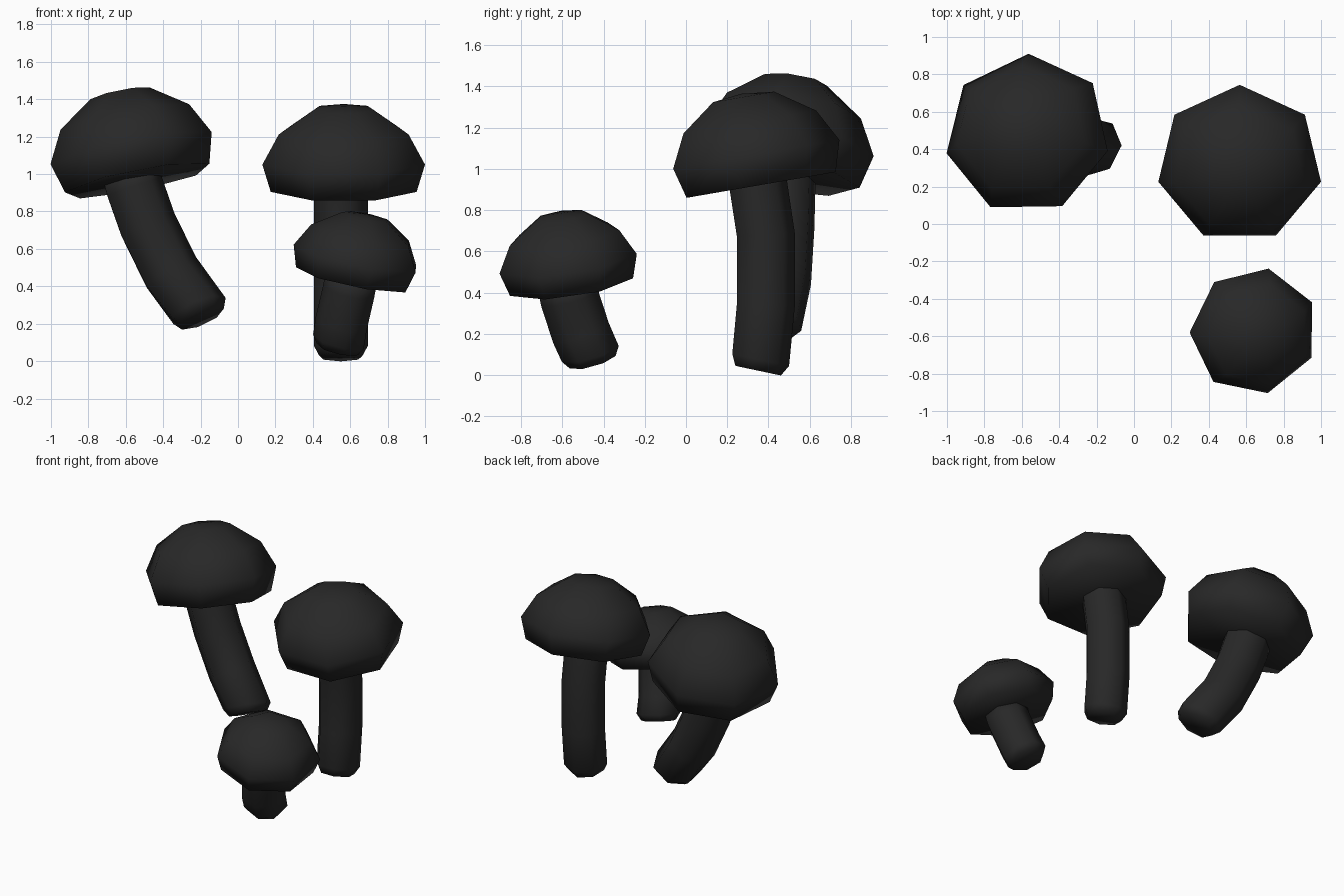
import bpy, bmesh, math
from mathutils import Vector, Matrix

if "Cube" in bpy.data.objects:
    bpy.data.objects.remove(bpy.data.objects["Cube"])

SIDES = 7
UP = Vector((0, 0, 1))

charcoal = bpy.data.materials.new("charcoal")
charcoal.diffuse_color = (0.021, 0.021, 0.021, 1)
charcoal.use_nodes = True
charcoal.node_tree.nodes["Principled BSDF"].inputs["Base Color"].default_value = charcoal.diffuse_color


def loft(name, rings, tip=None):
    """Skin a list of vertex rings, flat cap below, tip or flat cap above."""
    bm = bmesh.new()
    loops = [[bm.verts.new(p) for p in ring] for ring in rings]
    for a, b in zip(loops, loops[1:]):
        for i in range(SIDES):
            j = (i + 1) % SIDES
            bm.faces.new((a[i], a[j], b[j], b[i]))
    bm.faces.new(loops[0][::-1])
    if tip is None:
        bm.faces.new(loops[-1])
    else:
        apex = bm.verts.new(tip)
        for i in range(SIDES):
            bm.faces.new((loops[-1][i], loops[-1][(i + 1) % SIDES], apex))
    bmesh.ops.recalc_face_normals(bm, faces=bm.faces[:])
    for f in bm.faces:
        f.smooth = True
    me = bpy.data.meshes.new(name)
    bm.to_mesh(me)
    bm.free()
    me.materials.append(charcoal)
    ob = bpy.data.objects.new(name, me)
    bpy.context.collection.objects.link(ob)
    return ob


def polygon(radius, turn, z=0.0, squash=1.0):
    angles = [math.radians(turn) + i * math.tau / SIDES for i in range(SIDES)]
    return [Vector((radius * math.cos(a), radius * squash * math.sin(a), z)) for a in angles]


# cap profile: (radius, height above the widest ring)
CAP = [(0.40, -0.15), (0.446, 0.0), (0.356, 0.16), (0.164, 0.285)]


def cap(name, center, axis, turn, size, height, squash):
    rings = [polygon(r * size, turn, z * height, squash) for r, z in CAP]
    ob = loft(name, rings, tip=(0, 0, 0.302 * height))
    rot = UP.rotation_difference(Vector(axis)).to_matrix().to_4x4()
    ob.data.transform(Matrix.Translation(center) @ rot)


def stem(name, path, radius, turn):
    """Bent stem through the path points, first ring drawn in as a rounded foot."""
    pts = [Vector(p) for p in path]
    rings = []
    for i, p in enumerate(pts):
        if i < 2:
            along = pts[1] - pts[0]
        else:
            along = pts[min(i + 1, len(pts) - 1)] - pts[i - 1]
        rot = UP.rotation_difference(along)
        r = radius * (0.8 if i == 0 else 1.0)
        rings.append([p + rot @ v for v in polygon(r, turn)])
    loft(name, rings)


# tall leaning mushroom, back left
cap("left_cap", (-0.57, 0.48, 1.125), (-0.2, 0.15, 1), 90, 1.01, 1.09, 0.965)
stem("left_stem", [(-0.195, 0.395, 0.23), (-0.215, 0.41, 0.275), (-0.365, 0.45, 0.475),
                   (-0.49, 0.465, 0.73), (-0.56, 0.47, 0.93), (-0.585, 0.475, 1.02)], 0.162, 0)

# tall upright mushroom, back right
cap("right_cap", (0.565, 0.32, 1.067), (0, -0.173, 1), 90, 1.0, 1.0, 0.965)
stem("right_stem", [(0.55, 0.344, 0.023), (0.55, 0.355, 0.075), (0.55, 0.38, 0.34),
                    (0.55, 0.38, 0.68), (0.55, 0.345, 0.91), (0.55, 0.335, 0.97)], 0.148, 90)

# small mushroom, front right
cap("small_cap", (0.641, -0.573, 0.555), (0.2, -0.145, 1), 77.5, 0.785, 0.785, 0.985)
stem("small_stem", [(0.535, -0.453, 0.068), (0.545, -0.465, 0.11), (0.56, -0.51, 0.21),
                    (0.60, -0.565, 0.38), (0.615, -0.58, 0.46)], 0.147, 77)
